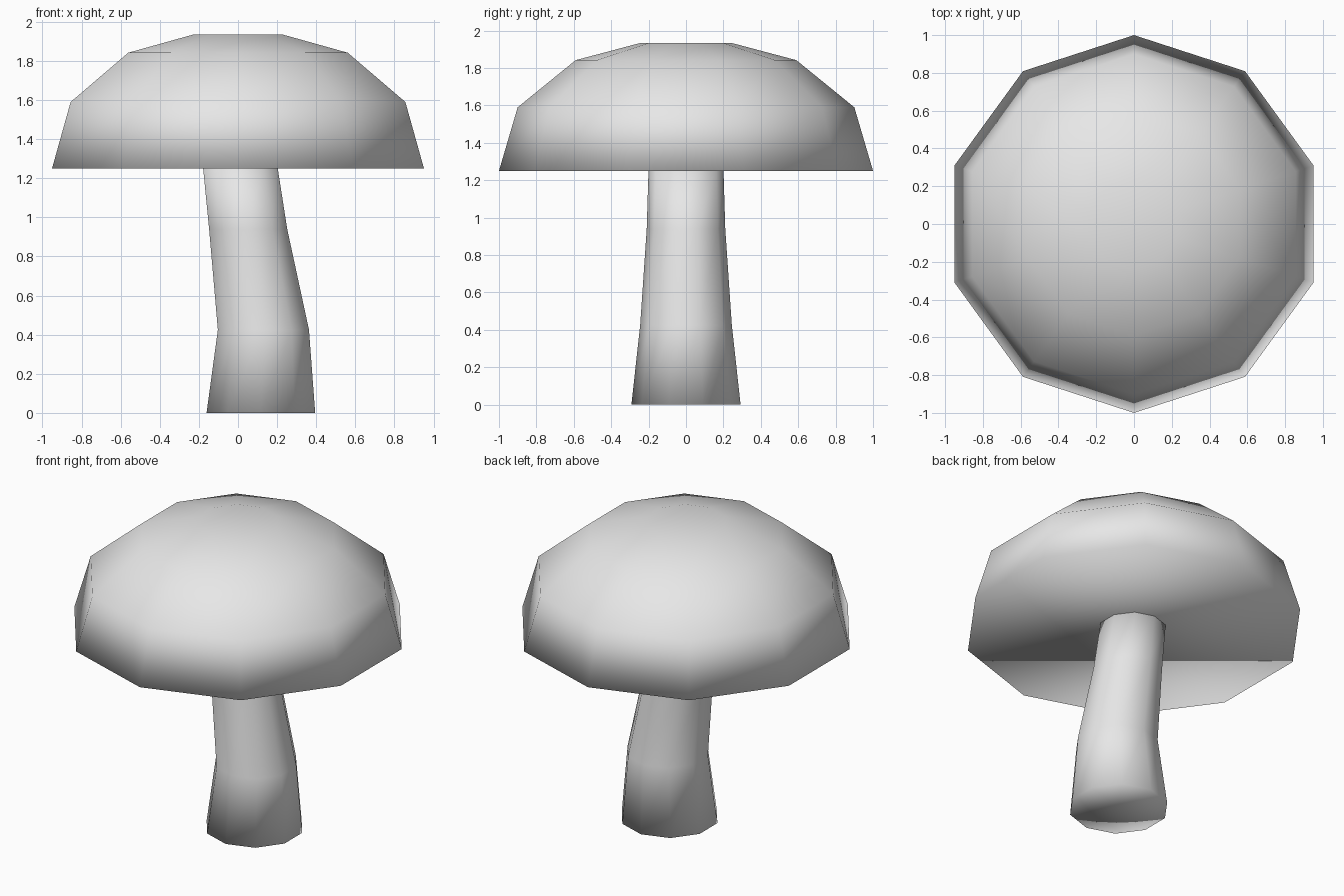
import bpy
import bmesh
from math import cos, sin, pi

SIDES = 10

cube = bpy.data.objects.get("Cube")
if cube:
    bpy.data.objects.remove(cube, do_unlink=True)

# One plain grey for the whole model
GREY = (0.8, 0.8, 0.8, 1.0)
grey = bpy.data.materials.new("plain_grey")
grey.use_nodes = True
grey.diffuse_color = GREY
shader = next(n for n in grey.node_tree.nodes if n.type == 'BSDF_PRINCIPLED')
shader.inputs["Base Color"].default_value = GREY


def loft(name, rings, fan_base=False):
    """Skin ten-sided rings given as (centre x, height, radius), closed at both ends."""
    bm = bmesh.new()
    loops = []
    for cx, z, r in rings:
        angles = [pi / 2 + 2 * pi * i / SIDES for i in range(SIDES)]
        loops.append([bm.verts.new((cx + r * cos(a), r * sin(a), z)) for a in angles])
    for low, high in zip(loops, loops[1:]):
        for i in range(SIDES):
            j = (i + 1) % SIDES
            bm.faces.new((low[i], low[j], high[j], high[i]))
    base = bm.faces.new(loops[0][::-1])
    bm.faces.new(loops[-1])
    if fan_base:
        bmesh.ops.poke(bm, faces=[base])
    bmesh.ops.recalc_face_normals(bm, faces=bm.faces)
    for face in bm.faces:
        face.smooth = True
    mesh = bpy.data.meshes.new(name)
    bm.to_mesh(mesh)
    bm.free()
    mesh.materials.append(grey)
    obj = bpy.data.objects.new(name, mesh)
    bpy.context.collection.objects.link(obj)
    return obj


# Domed cap with a flat underside and a small flat crown
loft("mushroom_cap", [
    (0, 1.25, 1.0),
    (0, 1.59, 0.90),
    (0, 1.842, 0.59),
    (0, 1.935, 0.24),
])

# Bent stem that tapers upwards into the cap
loft("mushroom_stem", [
    (0.117, 0, 0.292),
    (0.13, 0.425, 0.245),
    (0.052, 0.94, 0.21),
    (0.01, 1.27, 0.2),
], fan_base=True)
